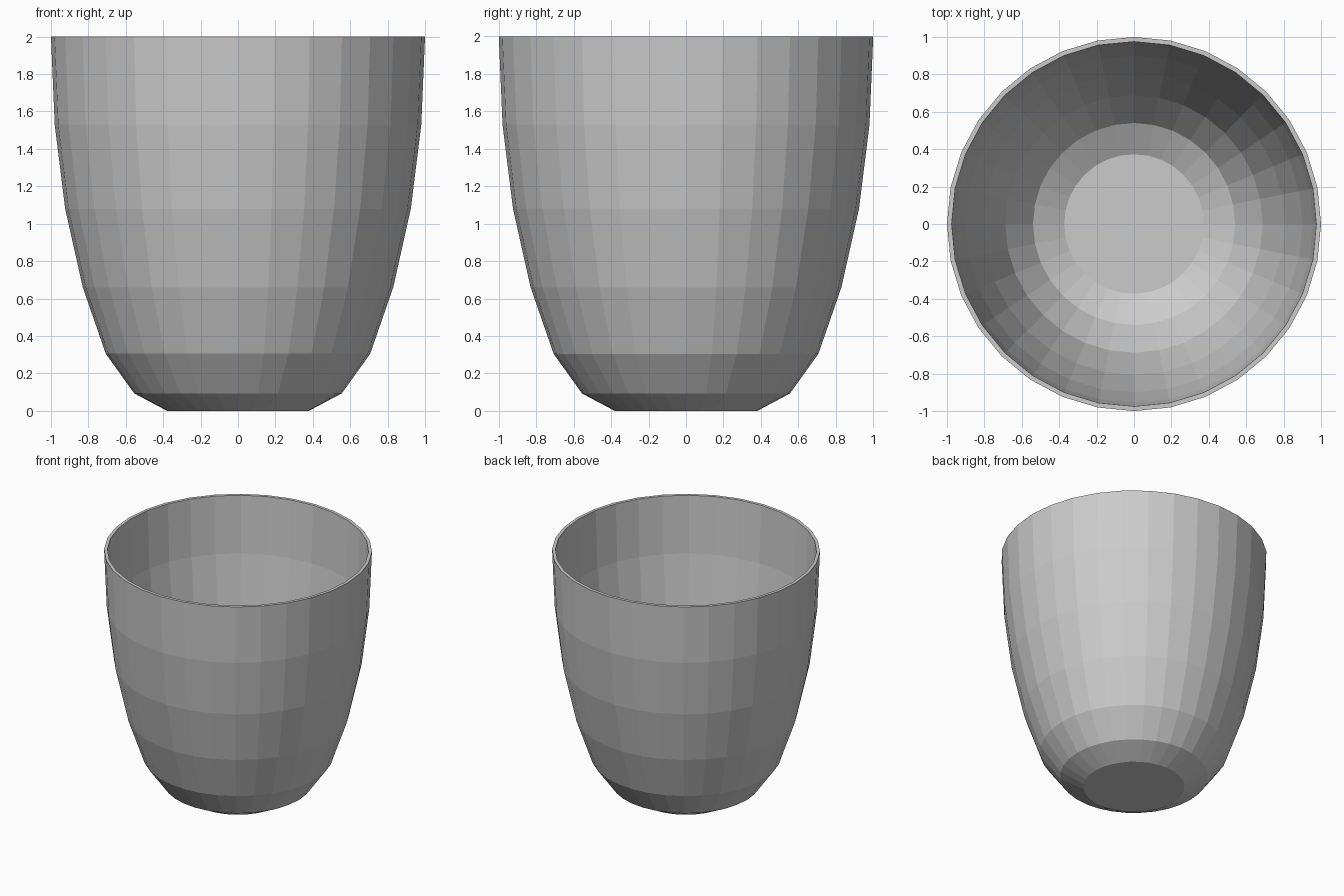
import bpy, bmesh
from math import cos, sin, tau

if "Cube" in bpy.data.objects:
    bpy.data.objects.remove(bpy.data.objects["Cube"])

SIDES = 32

# Cup profile (radius, height): outer wall upward, over the rim, inner wall down
outer = [(0.38, 0), (0.555, 0.093), (0.707, 0.305), (0.83, 0.66),
         (0.924, 1.08), (0.98, 1.53), (1.0, 2.0)]
inner = [(0.975, 2.0), (0.956, 1.53), (0.90, 1.085), (0.807, 0.67),
         (0.688, 0.32), (0.54, 0.115), (0.373, 0.025)]

bm = bmesh.new()
rings = [[bm.verts.new((r * cos(tau * i / SIDES), r * sin(tau * i / SIDES), z))
          for i in range(SIDES)] for r, z in outer + inner]

# Walls and rim
for a, b in zip(rings, rings[1:]):
    for i in range(SIDES):
        j = (i + 1) % SIDES
        bm.faces.new((a[i], a[j], b[j], b[i]))

# Underside and inner floor
bm.faces.new(rings[0][::-1])
bm.faces.new(rings[-1])

mesh = bpy.data.meshes.new("cup")
bm.to_mesh(mesh)
bm.free()
cup = bpy.data.objects.new("cup", mesh)
bpy.context.collection.objects.link(cup)
